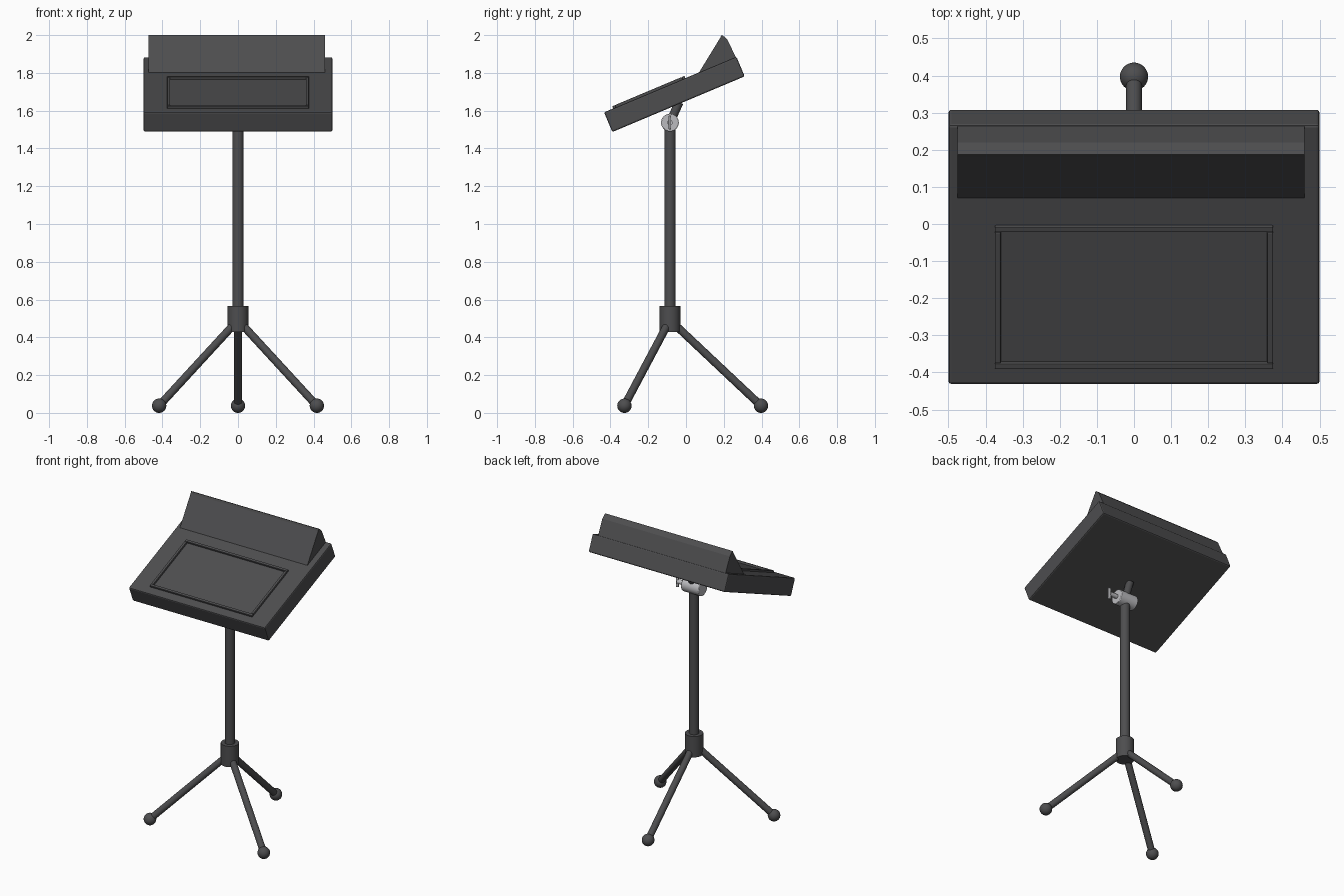
import bpy, bmesh, math
from mathutils import Vector

if "Cube" in bpy.data.objects:
    bpy.data.objects.remove(bpy.data.objects["Cube"])

TILT = math.radians(22.8)
FRONT = Vector((0, -0.39, 1.487))            # lower front edge of the desk
U = Vector((0, math.cos(TILT), math.sin(TILT)))
V = Vector((0, -math.sin(TILT), math.cos(TILT)))
POLE_Y = -0.085


def material(name, c):
    m = bpy.data.materials.new(name)
    m.diffuse_color = (c, c, c * 1.04, 1)
    m.use_nodes = True
    m.node_tree.nodes["Principled BSDF"].inputs["Base Color"].default_value = m.diffuse_color
    return m


DARK = material("dark_grey", 0.075)
LIGHT = material("light_grey", 0.5)


def finish(o, name, mat=DARK, bevel=0, smooth=True):
    o.name = name
    o.data.materials.append(mat)
    if bevel:
        b = o.modifiers.new("bevel", 'BEVEL')
        b.width, b.segments = bevel, 2
    if smooth:
        bpy.context.view_layer.objects.active = o
        o.select_set(True)
        bpy.ops.object.shade_smooth_by_angle(angle=math.radians(35))
        o.select_set(False)
    return o


def rod(name, a, b, r, mat=DARK, bevel=0):
    a, b = Vector(a), Vector(b)
    d = b - a
    bpy.ops.mesh.primitive_cylinder_add(vertices=32, radius=r, depth=d.length, location=(a + b) / 2)
    o = bpy.context.object
    o.rotation_euler = d.to_track_quat('Z', 'Y').to_euler()
    return finish(o, name, mat, bevel)


def extrude_x(name, profile, x0, x1, bevel=0):
    """Extrude a (y, z) profile along x."""
    bm = bmesh.new()
    f = bm.faces.new([bm.verts.new((x0, y, z)) for y, z in profile])
    r = bmesh.ops.extrude_face_region(bm, geom=[f])
    bmesh.ops.translate(bm, vec=(x1 - x0, 0, 0),
                        verts=[v for v in r["geom"] if isinstance(v, bmesh.types.BMVert)])
    bmesh.ops.recalc_face_normals(bm, faces=bm.faces)
    me = bpy.data.meshes.new(name)
    bm.to_mesh(me)
    bm.free()
    o = bpy.data.objects.new(name, me)
    bpy.context.collection.objects.link(o)
    return finish(o, name, bevel=bevel, smooth=False)


def slab(name, u0, u1, v0, v1, x0, x1, bevel):
    """Box aligned to the tilted desk."""
    pts = [FRONT + U * u + V * v for u, v in ((u0, v0), (u1, v0), (u1, v1), (u0, v1))]
    return extrude_x(name, [(p.y, p.z) for p in pts], x0, x1, bevel)


# Tilted desk
TOP = 0.113
slab("desk", 0, 0.76, 0, TOP, -0.5, 0.5, 0.008)

# Raised frame on the desk face
F0, F1, W, H = 0.052, 0.467, 0.016, 0.013
slab("frame_front", F0, F0 + W, TOP - 0.01, TOP + H, -0.375, 0.375, 0.003)
slab("frame_back", F1 - W, F1, TOP - 0.01, TOP + H, -0.375, 0.375, 0.003)
for side, x in (("left", -0.375), ("right", 0.375 - W)):
    slab("frame_" + side, F0 + W, F1 - W, TOP - 0.01, TOP + H, x, x + W, 0.003)

# Wedge along the back of the desk
extrude_x("back_wedge", [(0.07, 1.79), (0.07, 1.804), (0.182, 1.987), (0.187, 2.0), (0.196, 1.997),
                         (0.219, 1.977), (0.264, 1.882), (0.264, 1.86)], -0.475, 0.46)

# Pole and hub
rod("pole", (0, POLE_Y, 0.5), (0, POLE_Y, 1.52), 0.03)
rod("hub", (0, POLE_Y, 0.427), (0, POLE_Y, 0.565), 0.055)

# Three legs with ball feet
for i in range(3):
    a = math.radians(90 + 120 * i)
    d = Vector((math.cos(a), math.sin(a), 0))
    base = Vector((0, POLE_Y, 0))
    foot = base + d * 0.482 + Vector((0, 0, 0.038))
    rod(f"leg_{i + 1}", base + d * 0.025 + Vector((0, 0, 0.468)), foot, 0.021)
    bpy.ops.mesh.primitive_uv_sphere_add(segments=32, ring_count=16, radius=0.038, location=foot)
    finish(bpy.context.object, f"foot_{i + 1}")

# Tilt clamp, strut and wing screw
CZ = 1.537
rod("clamp", (-0.065, POLE_Y, CZ), (0.065, POLE_Y, CZ), 0.047, LIGHT, 0.004)
rod("clamp_strut", (0, POLE_Y, CZ), (0, -0.036, 1.645), 0.023)
rod("clamp_screw", (0.06, POLE_Y, CZ), (0.12, POLE_Y, CZ), 0.014, LIGHT)
bpy.ops.mesh.primitive_cube_add(size=1, location=(0.122, POLE_Y, CZ))
wing = bpy.context.object
wing.scale = (0.02, 0.013, 0.075)
bpy.ops.object.transform_apply(location=False, rotation=False, scale=True)
finish(wing, "wing_knob", LIGHT, 0.004)
